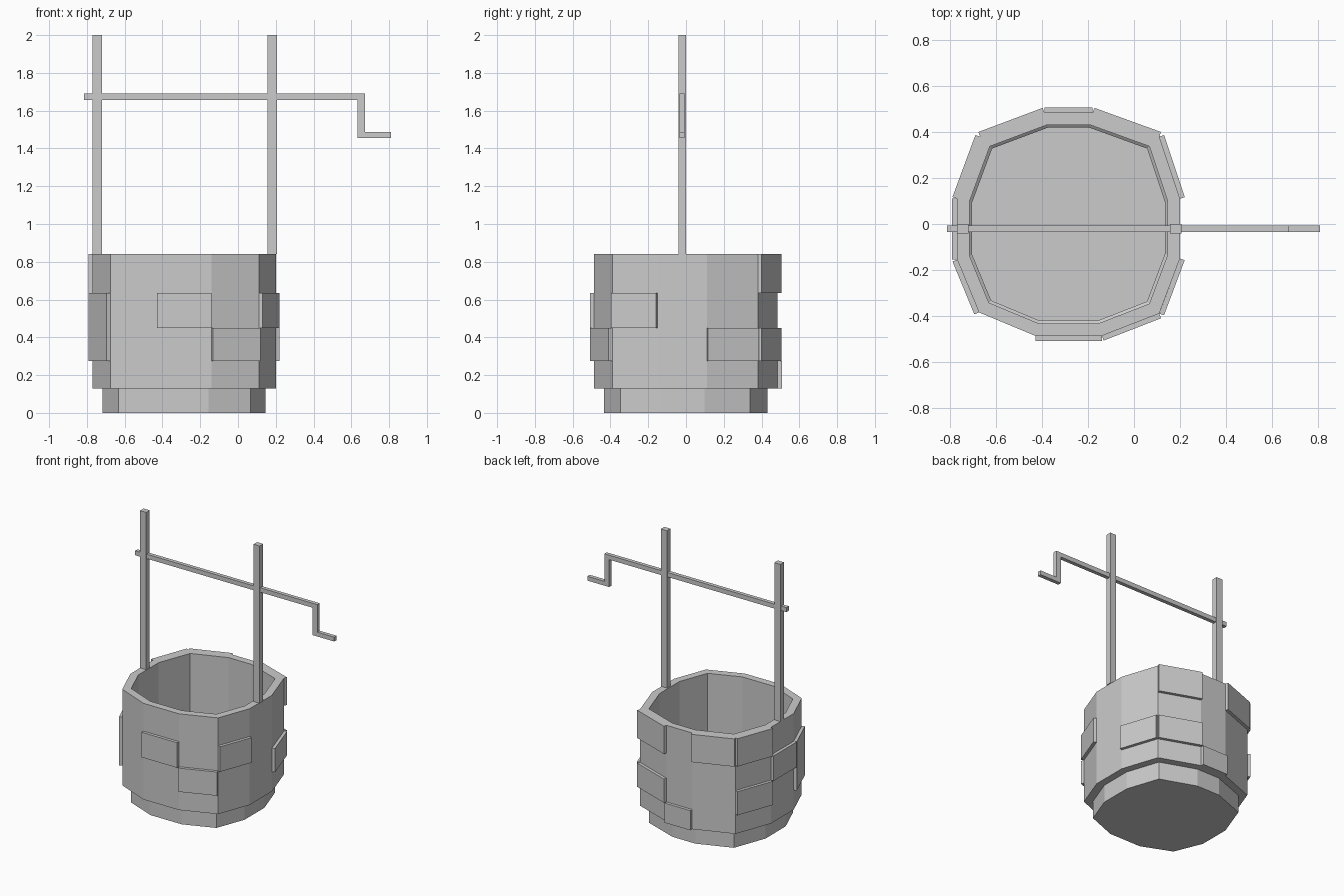
import bpy
from mathutils import Vector

if "Cube" in bpy.data.objects:
    bpy.data.objects.remove(bpy.data.objects["Cube"])

# Slightly irregular twelve-sided plan of the well
CENTER = Vector((-0.285, 0.0))
PLAN = [Vector(p) for p in (
    (0.20, -0.15), (0.20, 0.11), (0.11, 0.38), (-0.18, 0.485),
    (-0.39, 0.485), (-0.67, 0.38), (-0.77, 0.11), (-0.77, -0.155),
    (-0.675, -0.385), (-0.43, -0.487), (-0.14, -0.487), (0.11, -0.39))]
N = len(PLAN)


def make_object(name, verts, faces):
    mesh = bpy.data.meshes.new(name)
    mesh.from_pydata(verts, [], faces)
    mesh.update()
    obj = bpy.data.objects.new(name, mesh)
    bpy.context.collection.objects.link(obj)
    return obj


def prism(name, base, z0, z1):
    """Upright prism over a counter-clockwise outline."""
    n = len(base)
    verts = [(p[0], p[1], z) for z in (z0, z1) for p in base]
    faces = [tuple(reversed(range(n))), tuple(range(n, 2 * n))]
    faces += [(i, (i + 1) % n, n + (i + 1) % n, n + i) for i in range(n)]
    return make_object(name, verts, faces)


def box(name, x0, x1, y0, y1, z0, z1):
    return prism(name, [(x0, y0), (x1, y0), (x1, y1), (x0, y1)], z0, z1)


# Well shell: (scale, z) rings from the bottom, up the outside, down the inside
RINGS = [(0.89, 0), (0.89, 0.13), (1, 0.13), (1, 0.84),
         (0.89, 0.84), (0.89, 0.14), (0.865, 0.13), (0.865, 0.012)]
verts, faces = [], [tuple(reversed(range(N)))]
for s, z in RINGS:
    for p in PLAN:
        q = CENTER + (p - CENTER) * s
        verts.append((q.x, q.y, z))
for r in range(len(RINGS) - 1):
    for i in range(N):
        j = (i + 1) % N
        faces.append((r * N + i, r * N + j, (r + 1) * N + j, (r + 1) * N + i))
faces.append(tuple(range((len(RINGS) - 1) * N, len(RINGS) * N)))
make_object("well_wall", verts, faces)

# Raised stone blocks: (side, row)
ROWS = [0.13, 0.275, 0.45, 0.635, 0.84]
BLOCKS = [(9, 2), (10, 1), (11, 2), (1, 1), (2, 3), (2, 1), (3, 0),
          (4, 3), (5, 3), (5, 1), (6, 2), (7, 2), (7, 1)]
for side, row in BLOCKS:
    a, b = PLAN[side], PLAN[(side + 1) % N]
    d = (b - a).normalized()
    out = Vector((d.y, -d.x)) * 0.022
    prism(f"stone_block_{side}_{row}", [a, a + out, b + out, b],
          ROWS[row], ROWS[row + 1])

# Two upright posts standing on the rim
for name, x in (("left_post", -0.746), ("right_post", 0.181)):
    box(name, x - 0.025, x + 0.025, -0.041, 0.0, 0.84, 2.0)

# Crank: stepped profile extruded through y
profile = [(-0.815, 1.657), (0.632, 1.657), (0.632, 1.455), (0.81, 1.455),
           (0.81, 1.487), (0.672, 1.487), (0.672, 1.69), (-0.815, 1.69)]
n = len(profile)
verts = [(x, y, z) for y in (-0.035, -0.007) for x, z in profile]
faces = [tuple(range(n)), tuple(reversed(range(n, 2 * n)))]
faces += [((i + 1) % n, i, n + i, n + (i + 1) % n) for i in range(n)]
make_object("crank", verts, faces)
